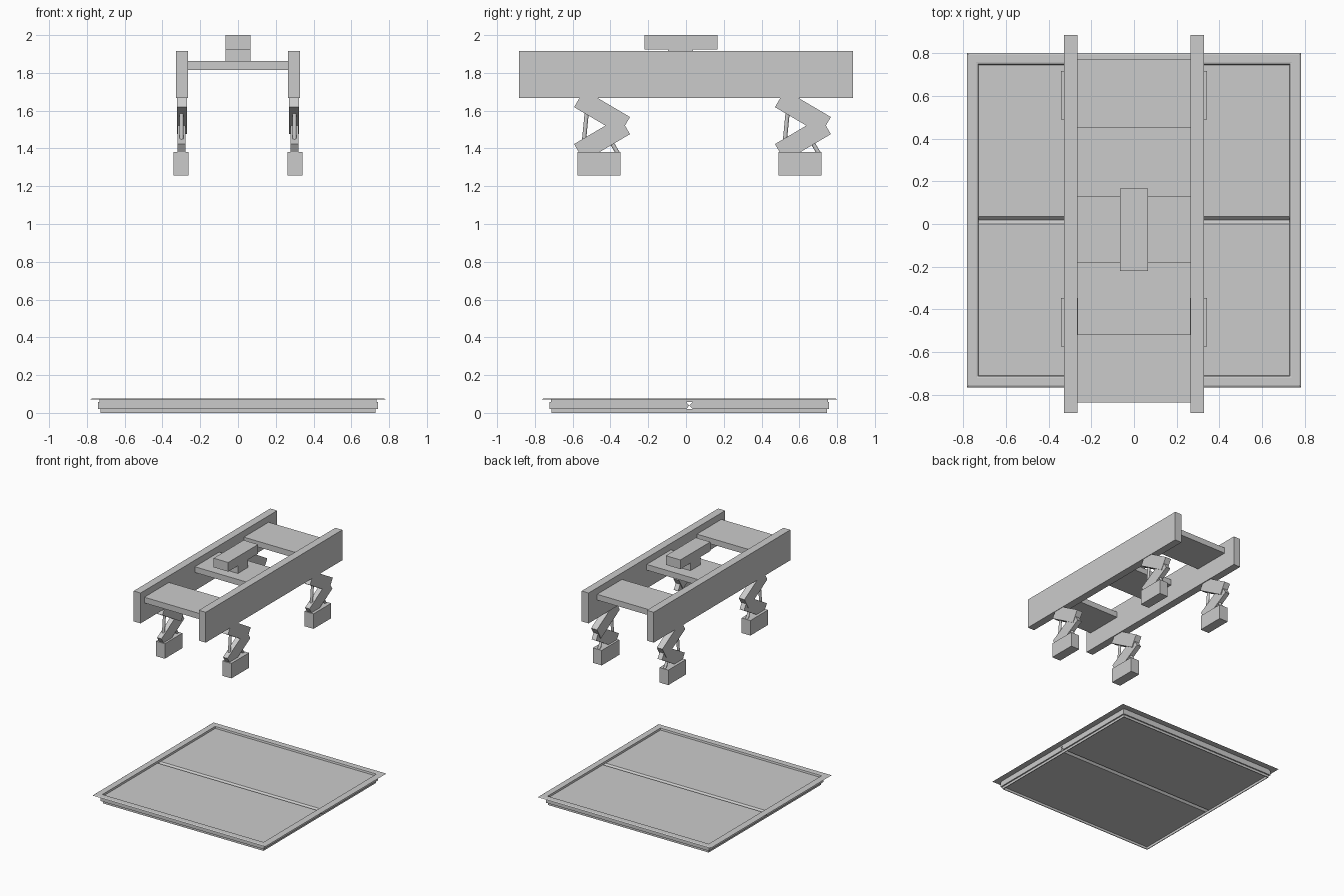
import bpy, bmesh, math
from mathutils import Vector

if "Cube" in bpy.data.objects:
    bpy.data.objects.remove(bpy.data.objects["Cube"])


def finish(name, bm):
    bmesh.ops.recalc_face_normals(bm, faces=bm.faces)
    me = bpy.data.meshes.new(name)
    bm.to_mesh(me)
    bm.free()
    ob = bpy.data.objects.new(name, me)
    bpy.context.collection.objects.link(ob)
    return ob


def prism(name, x0, x1, profile):
    """Extrude a (y, z) outline from x0 to x1."""
    bm = bmesh.new()
    f = bm.faces.new([bm.verts.new((x0, y, z)) for y, z in profile])
    r = bmesh.ops.extrude_face_region(bm, geom=[f])
    vs = [g for g in r["geom"] if isinstance(g, bmesh.types.BMVert)]
    bmesh.ops.translate(bm, verts=vs, vec=(x1 - x0, 0, 0))
    return finish(name, bm)


def box(name, x0, x1, y0, y1, z0, z1):
    return prism(name, x0, x1, [(y0, z0), (y1, z0), (y1, z1), (y0, z1)])


def slab(name, x0, x1, a, b, width):
    """Tilted bar between two (y, z) points."""
    a, b = Vector(a), Vector(b)
    d = (b - a).normalized()
    n = Vector((-d.y, d.x)) * width / 2
    return prism(name, x0, x1, [a - n, b - n, b + n, a + n])


def rod(name, x, a, b, r):
    p, q = Vector((x, *a)), Vector((x, *b))
    bm = bmesh.new()
    bmesh.ops.create_cone(bm, cap_ends=True, segments=12, radius1=r, radius2=r, depth=(q - p).length)
    ob = finish(name, bm)
    ob.rotation_euler = (q - p).to_track_quat('Z', 'Y').to_euler()
    ob.location = (p + q) / 2


def ring(name, section, cy):
    """Square ring swept from a closed (half size, z) cross-section."""
    bm = bmesh.new()
    loops = [[bm.verts.new((sx * h, cy + sy * h, z)) for h, z in section]
             for sx, sy in ((-1, -1), (1, -1), (1, 1), (-1, 1))]
    n = len(section)
    for i in range(4):
        a, b = loops[i], loops[(i + 1) % 4]
        for j in range(n):
            k = (j + 1) % n
            bm.faces.new((a[j], b[j], b[k], a[k]))
    return finish(name, bm)


# Side rails, cross plates and top block
for s, side in ((-1, "left"), (1, "right")):
    box(f"{side}_rail", s * 0.264, s * 0.327, -0.885, 0.885, 1.666, 1.915)
for i, (y0, y1) in enumerate(((-0.836, -0.518), (-0.182, 0.132), (0.453, 0.774))):
    box(f"cross_plate_{i + 1}", -0.266, 0.266, y0, y1, 1.815, 1.862)
box("top_block_stem", -0.066, 0.066, -0.096, 0.036, 1.86, 1.926)
box("top_block", -0.066, 0.066, -0.221, 0.167, 1.925, 2.0)

# Four folding legs with struts and feet
for s, side in ((-1, "left"), (1, "right")):
    for dy, end in ((0, "front"), (1.0635, "back")):
        nm = f"{end}_{side}_"
        slab(nm + "upper_arm", s * 0.271, s * 0.323, (-0.566 + dy, 1.664), (-0.323 + dy, 1.521), 0.105)
        slab(nm + "lower_arm", s * 0.279, s * 0.319, (-0.566 + dy, 1.378), (-0.323 + dy, 1.521), 0.105)
        rod(nm + "front_strut", s * 0.299, (-0.519 + dy, 1.656), (-0.545 + dy, 1.391), 0.011)
        rod(nm + "rear_strut", s * 0.299, (-0.355 + dy, 1.365), (-0.423 + dy, 1.48), 0.011)
        box(nm + "foot", s * 0.262, s * 0.342, -0.574 + dy, -0.346 + dy, 1.258, 1.381)

# Floor hatch: two doors with pointed meeting edges
CY = 0.018
for s, end in ((-1, "front"), (1, "back")):
    prism(f"{end}_hatch_door", -0.74, 0.74,
          [(CY, 0.039), (CY + s * 0.018, 0.058), (CY + s * 0.74, 0.058),
           (CY + s * 0.74, 0.02), (CY + s * 0.018, 0.02)])

# Hatch rim, flange and lower skirt
ring("hatch_flange", [(0.784, 0.07), (0.776, 0.075), (0.741, 0.075), (0.731, 0.073),
                      (0.728, 0.057), (0.734, 0.057), (0.734, 0.07)], CY)
ring("hatch_skirt", [(0.729, 0.0), (0.729, 0.021), (0.723, 0.021), (0.723, 0.0)], CY)
